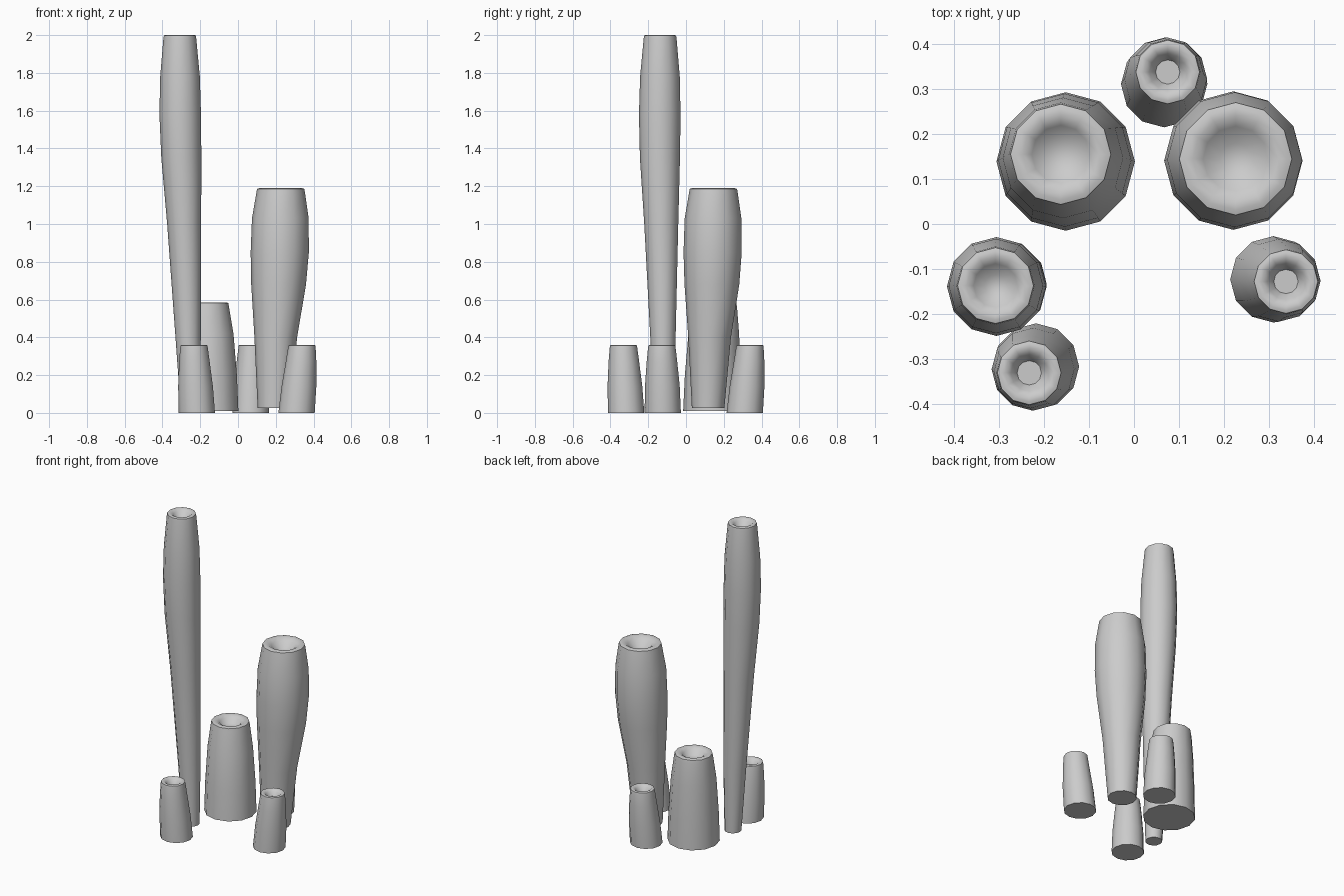
import bpy, bmesh
from math import sin, cos, pi, radians

if "Cube" in bpy.data.objects:
    bpy.data.objects.remove(bpy.data.objects["Cube"])

SIDES = 12


def tube(name, rings, hole, depth):
    """Loft 12-sided rings (x, y, z, radius), then roll the rim into a shallow cup."""
    x, y, z, r = rings[-1]
    top = z + 0.2 * r
    rim = [(x, y, top - 0.03 * r, r * 0.97), (x, y, top, r * 0.88),
           (x, y, top, r * 0.74), (x, y, top - depth * 0.3, r * 0.56),
           (x, y, top - depth, hole)]
    bm = bmesh.new()
    loops = []
    for cx, cy, cz, cr in rings + rim:
        loops.append([bm.verts.new((cx + cr * cos(2 * pi * i / SIDES),
                                    cy + cr * sin(2 * pi * i / SIDES), cz))
                      for i in range(SIDES)])
    for a, b in zip(loops, loops[1:]):
        for i in range(SIDES):
            j = (i + 1) % SIDES
            bm.faces.new((a[i], a[j], b[j], b[i]))
    bm.faces.new(loops[0][::-1])   # base
    bm.faces.new(loops[-1])        # cup floor
    mesh = bpy.data.meshes.new(name)
    bm.to_mesh(mesh)
    bm.free()
    obj = bpy.data.objects.new(name, mesh)
    bpy.context.collection.objects.link(obj)
    bpy.context.view_layer.objects.active = obj
    obj.select_set(True)
    bpy.ops.object.shade_smooth_by_angle(angle=radians(60))
    obj.select_set(False)


# Tall slender tube
tube("tall_tube", [(-.252, -.12, 0, .05), (-.264, -.122, .4, .067),
                   (-.285, -.131, 1.0, .09), (-.3, -.138, 1.35, .106),
                   (-.306, -.139, 1.58, .11), (-.307, -.138, 1.78, .105),
                   (-.308, -.137, 1.983, .087)], .025, .04)

# Medium bulging tube
tube("medium_tube", [(.19, .117, .025, .086), (.2, .125, .4, .113),
                     (.215, .137, .68, .145), (.221, .141, .85, .154),
                     (.224, .143, 1.03, .15), (.226, .145, 1.164, .129)],
     .035, .05)

# Short wide tube
tube("wide_tube", [(-.152, .139, .01, .154), (-.154, .142, .2, .148),
                   (-.158, .147, .42, .134), (-.163, .155, .562, .115)],
     .045, .04)

# Small leaning tubes around the edge: base x, y and top x, y
for name, bx, by, tx, ty in (("small_tube_front", -.218, -.317, -.233, -.331),
                             ("small_tube_right", .31, -.123, .338, -.128),
                             ("small_tube_back", .067, .311, .075, .338)):
    steps = ((0, 0, .096), (.45, .14, .092), (.85, .27, .081), (1, .345, .073))
    tube(name, [(bx + (tx - bx) * t, by + (ty - by) * t, z, r)
                for t, z, r in steps], .027, .035)
